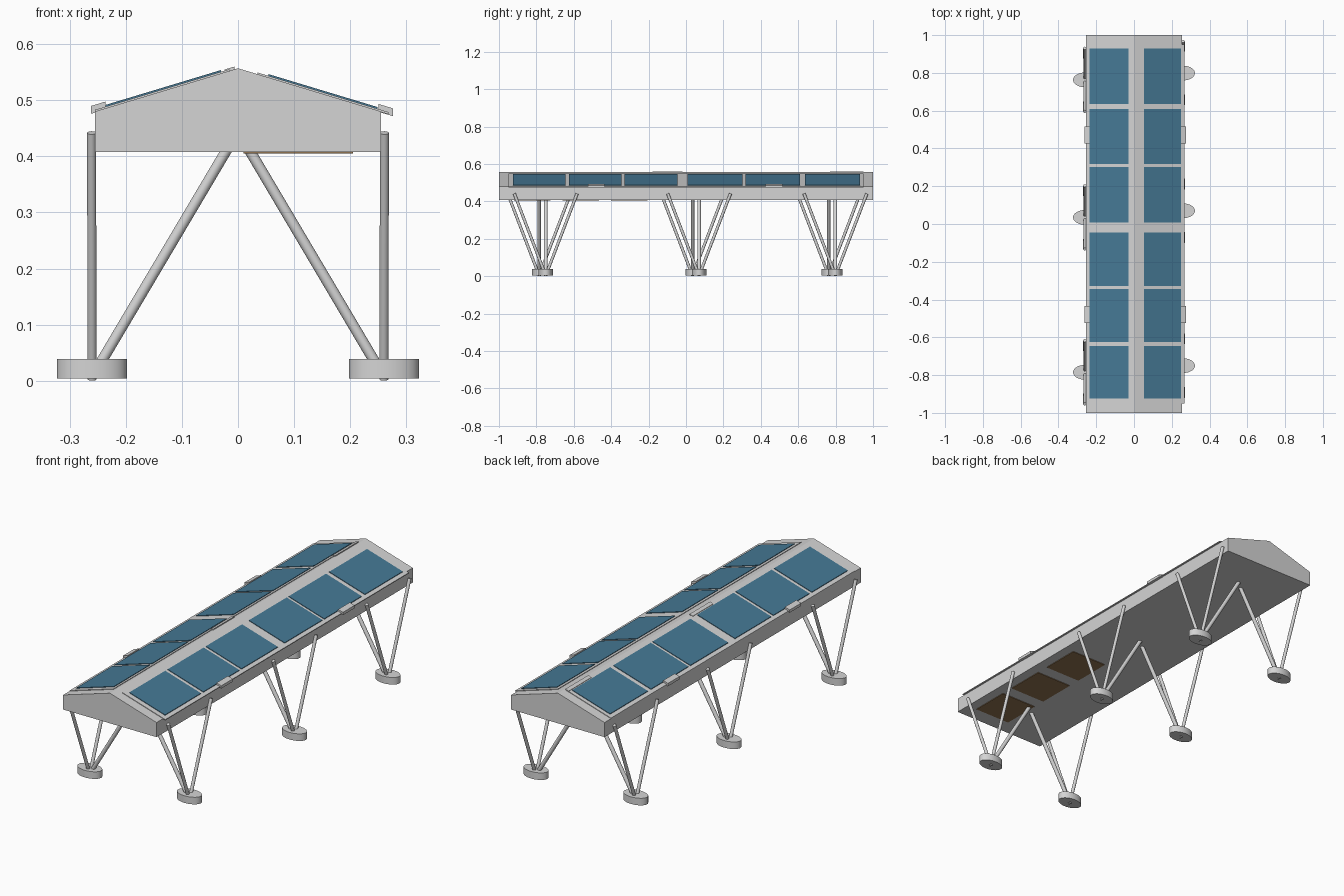
import bpy, bmesh, math
from mathutils import Vector

if "Cube" in bpy.data.objects:
    bpy.data.objects.remove(bpy.data.objects["Cube"])


def material(name, rgb):
    m = bpy.data.materials.new(name)
    m.diffuse_color = (*rgb, 1)
    m.use_nodes = True
    m.node_tree.nodes["Principled BSDF"].inputs["Base Color"].default_value = m.diffuse_color
    return m


GREY = material("light_grey", (0.66, 0.66, 0.66))
BLUE = material("panel_blue", (0.06, 0.19, 0.30))
BROWN = material("hatch_brown", (0.28, 0.17, 0.08))

RIDGE, EAVE, BASE, HALF = 0.557, 0.48, 0.408, 0.255
SLOPE = (RIDGE - EAVE) / HALF


def finish(name, bm, mat):
    bmesh.ops.recalc_face_normals(bm, faces=bm.faces)
    me = bpy.data.meshes.new(name)
    bm.to_mesh(me)
    bm.free()
    me.materials.append(mat)
    ob = bpy.data.objects.new(name, me)
    bpy.context.collection.objects.link(ob)
    return ob


def prism(name, profile, y0, y1, mat):
    """Extrude an xz profile along y."""
    bm = bmesh.new()
    face = bm.faces.new([bm.verts.new((x, y0, z)) for x, z in profile])
    ext = bmesh.ops.extrude_face_region(bm, geom=[face])
    moved = [v for v in ext["geom"] if isinstance(v, bmesh.types.BMVert)]
    bmesh.ops.translate(bm, verts=moved, vec=(0, y1 - y0, 0))
    return finish(name, bm, mat)


def roof_plate(name, x0, x1, y0, y1, h0, h1, mat):
    """Slab lying parallel to the roof slope, between heights h0 and h1 above it."""
    a, b = RIDGE - SLOPE * abs(x0), RIDGE - SLOPE * abs(x1)
    prof = [(x0, a + h0), (x1, b + h0), (x1, b + h1), (x0, a + h1)]
    return prism(name, prof, y0, y1, mat)


def cylinder(name, a, b, r, stretch=1.0, sides=20):
    a, b = Vector(a), Vector(b)
    bm = bmesh.new()
    bmesh.ops.create_cone(bm, cap_ends=True, segments=sides, radius1=r,
                          radius2=r, depth=(b - a).length)
    bmesh.ops.scale(bm, verts=bm.verts, vec=(stretch, 1, 1))
    ob = finish(name, bm, GREY)
    ob.location = (a + b) / 2
    ob.rotation_euler = Vector((0, 0, 1)).rotation_difference(b - a).to_euler()
    bpy.ops.object.select_all(action='DESELECT')
    ob.select_set(True)
    bpy.context.view_layer.objects.active = ob
    bpy.ops.object.shade_smooth_by_angle(angle=math.radians(40))
    return ob


# Gabled body
prism("body", [(-HALF, BASE), (HALF, BASE), (HALF, EAVE), (0, RIDGE), (-HALF, EAVE)],
      -1, 1, GREY)

# Roof frames, panels and eave clips: side, frame x range, panel x range, clip x range
rows = [(0.93, 0.635), (0.61, 0.318), (0.303, 0.008),
        (-0.045, -0.328), (-0.345, -0.626), (-0.645, -0.925)]
sides = [("left", (-0.255, -0.015), (-0.236, -0.03), (-0.262, -0.236)),
         ("right", (0.035, 0.268), (0.054, 0.249), (0.25, 0.276))]
for side, frame, panel, clip in sides:
    roof_plate(side + "_roof_frame", *frame, -0.95, 0.95, -0.001, 0.003, GREY)
    for y1, y0 in rows:
        roof_plate(side + "_solar_panel", *panel, y0, y1, 0.002, 0.006, BLUE)
    for y in (0.47, -0.48):
        roof_plate(side + "_eave_clip", *clip, y - 0.045, y + 0.045, -0.002, 0.012, GREY)

# Hinge bars along the ridge
for y0, y1 in ((0.77, 0.95), (-0.18, -0.02)):
    roof_plate("ridge_hinge", -0.024, -0.006, y0, y1, 0.0, 0.005, GREY)

# Hatches under the floor
for y0 in (-0.92, -0.66, -0.40):
    prism("floor_hatch", [(0.01, BASE - 0.003), (0.205, BASE - 0.003),
                          (0.205, BASE + 0.002), (0.01, BASE + 0.002)],
          y0, y0 + 0.195, BROWN)

# Feet with three struts each
for side, s, ys in (("left", -1, (0.763, 0.035, -0.785)),
                    ("right", 1, (0.799, 0.07, -0.75))):
    for y in ys:
        x = s * 0.26
        cylinder(side + "_foot", (x, y, 0.004), (x, y, 0.039), 0.039, 1.6, 40)
        for d in (-0.168, 0.168):
            cylinder(side + "_outer_strut", (x, y, 0.003), (s * 0.261, y + d, 0.442), 0.008)
        cylinder(side + "_inner_strut", (s * 0.252, y, 0.02), (s * 0.018, y, 0.415), 0.0095)
